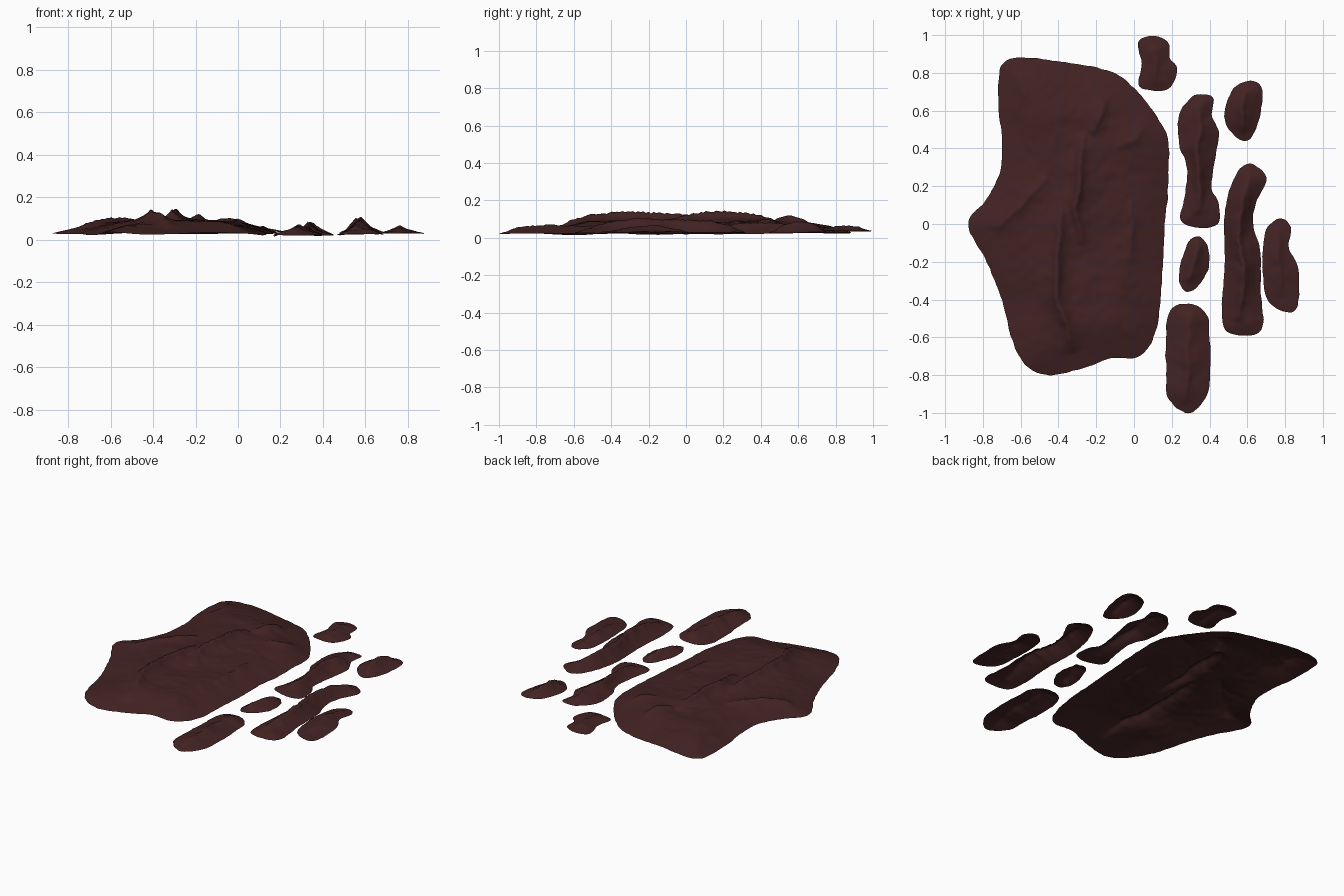
import bpy
import math
from mathutils import Vector, noise, kdtree
from mathutils.geometry import delaunay_2d_cdt, interpolate_bezier, intersect_point_line

cube = bpy.data.objects.get("Cube")
if cube:
    bpy.data.objects.remove(cube, do_unlink=True)

STEP = 0.014

rock = bpy.data.materials.new("dark red brown rock")
rock.use_nodes = True
ROCK_COLOUR = (0.056, 0.0165, 0.0170, 1)
rock.diffuse_color = ROCK_COLOUR
rock.node_tree.nodes["Principled BSDF"].inputs["Base Color"].default_value = ROCK_COLOUR
rock.node_tree.nodes["Principled BSDF"].inputs["Roughness"].default_value = 0.9


def points(pairs):
    """Turn outline pairs in hundredths of a unit into vectors."""
    return [Vector((x / 100, y / 100)) for x, y in pairs]


def smooth_coast(pairs):
    """Closed smooth curve through the points, with a slightly ragged edge."""
    knots = points(pairs)
    count = len(knots)
    coast = []
    for i in range(count):
        before, a, b, after = (knots[(i + k) % count] for k in (-1, 0, 1, 2))
        parts = max(3, round((b - a).length / STEP))
        coast += interpolate_bezier(a, a + (b - before) / 6, b - (after - a) / 6,
                                    b, parts + 1)[:-1]
    ragged = []
    for p in coast:
        spot = Vector((p.x, p.y, 0)) * 25
        ragged.append(Vector((p.x, p.y)) + noise.noise_vector(spot).xy * 0.005)
    return ragged


def ridge_height(p, ridge):
    """Height of one crest: sharp across, tapering towards both ends."""
    path, height, width = ridge
    total = len(path) - 1
    best, along = 9, 0
    for i in range(total):
        near, t = intersect_point_line(p, path[i], path[i + 1])
        t = min(max(t, 0), 1)
        gap = (p - path[i].lerp(path[i + 1], t)).length
        if gap < best:
            best, along = gap, (i + t) / total
    taper = math.sqrt(max(0, math.sin(math.pi * along)))
    return height * taper * math.exp(-best / width)


def island(name, outline, base, rise, slope, ridges):
    """Thin relief sheet inside an outline, raised by a dome and crests."""
    coast = smooth_coast(outline)
    count = len(coast)
    tree = kdtree.KDTree(count)
    for i, p in enumerate(coast):
        tree.insert((p.x, p.y, 0), i)
    tree.balance()
    crests = [(points(path), h, w) for path, h, w in ridges]

    # Inner grid points, staggered, kept off the coast
    low_x, high_x = min(p.x for p in coast), max(p.x for p in coast)
    low_y, high_y = min(p.y for p in coast), max(p.y for p in coast)
    grid = []
    for row in range(int((high_y - low_y) / STEP)):
        for column in range(int((high_x - low_x) / STEP) + 1):
            p = Vector((low_x + (column + row % 2 / 2) * STEP, low_y + row * STEP))
            if tree.find((p.x, p.y, 0))[2] > STEP * 0.6:
                grid.append(p)
    edges = [(i, (i + 1) % count) for i in range(count)]
    flat, _, faces, *_ = delaunay_2d_cdt(coast + grid, edges, [], 1, 1e-5)

    # Lift every point
    verts = []
    for p in flat:
        spot = Vector((p.x, p.y, 0))
        inland = min(1, tree.find(spot)[2] / slope)
        lift = math.sin(inland * math.pi / 2)
        wander = p + noise.noise_vector(spot * 14).xy * 0.012
        z = base + rise * lift + 0.012 * noise.noise(spot * 3.5)
        z += lift * (0.008 * noise.noise(spot * 8) + 0.004 * noise.noise(spot * 24))
        z += min(1, inland * 2) * max([ridge_height(wander, c) for c in crests])
        verts.append((p.x, p.y, max(0, z)))

    used = sorted({i for f in faces for i in f})
    index = {old: new for new, old in enumerate(used)}
    mesh = bpy.data.meshes.new(name)
    mesh.from_pydata([verts[i] for i in used], [], [[index[i] for i in f] for f in faces])
    mesh.materials.append(rock)
    mesh.shade_smooth()
    obj = bpy.data.objects.new(name, mesh)
    bpy.context.collection.objects.link(obj)


# Main landmass with its mountain ranges
island("main_land",
       [(-88, 0), (-79, 12), (-71, 28), (-70, 45), (-72, 65), (-70, 84), (-60, 88),
        (-40, 86), (-13, 81), (0, 72), (12, 57), (18, 44), (18, 20), (16, -5),
        (15, -25), (12, -55), (3, -70), (-12, -71), (-26, -76), (-45, -80),
        (-58, -74), (-65, -60), (-70, -40), (-78, -20)],
       0.028, 0.058, 0.3,
       [([(-39, 12), (-39, -5), (-41, -20), (-41, -38), (-36, -52), (-33, -68)], 0.055, 0.035),
        ([(-26, 48), (-28, 36), (-29, 22), (-31, 8), (-27, -11)], 0.06, 0.035),
        ([(-16, 66), (-18, 56), (-22, 47)], 0.035, 0.03),
        ([(-75, -3), (-62, 8), (-46, 25)], 0.03, 0.03),
        ([(-2, 14), (-1, -2), (-2, -20)], 0.022, 0.025),
        ([(-10, 41), (0, 45), (9, 54)], 0.02, 0.025),
        ([(-61, 80), (-59, 68), (-64, 57)], 0.018, 0.03)])

# Islands off the left side
island("back_islet",
       [(2, 96), (10, 100), (18, 96), (19, 88), (23, 81), (17, 71), (3, 73), (4, 85)],
       0.035, 0.01, 0.08, [([(10, 94), (12, 84), (11, 74)], 0.022, 0.03)])
island("inner_long_island",
       [(24, 58), (32, 68), (42, 67), (41, 58), (45, 48), (43, 35), (41, 20), (45, 10),
        (44, 0), (34, -2), (25, 2), (27, 15), (28, 30), (24, 42)],
       0.025, 0.02, 0.09,
       [([(32, 64), (35, 52), (33, 38), (35, 22), (34, 5)], 0.045, 0.03),
        ([(34, 52), (39, 54), (42, 50)], 0.02, 0.02)])
island("outer_back_islet",
       [(48, 60), (53, 72), (62, 76), (68, 71), (66, 55), (60, 44), (50, 50)],
       0.03, 0.02, 0.09, [([(59, 73), (57, 60), (58, 48)], 0.035, 0.03)])
island("inner_small_islet",
       [(24, -30), (25, -20), (30, -8), (37, -8), (40, -20), (35, -32), (28, -36)],
       0.022, 0.018, 0.08, [([(35, -9), (32, -20), (28, -31)], 0.03, 0.03)])
island("outer_long_island",
       [(47, -53), (48, -20), (48, 5), (52, 22), (60, 32), (70, 25), (65, 12), (63, 0),
        (67, -15), (67, -35), (68, -55), (58, -59)],
       0.025, 0.025, 0.09,
       [([(62, 26), (57, 10), (55, -5), (58, -22), (57, -38), (54, -52)], 0.06, 0.035)])
island("far_left_island",
       [(68, -20), (70, -3), (78, 3), (83, -2), (82, -12), (87, -25), (86, -45),
        (76, -45), (70, -38)],
       0.03, 0.01, 0.08, [([(77, -1), (76, -15), (78, -38)], 0.022, 0.025)])
island("front_island",
       [(17, -60), (19, -46), (28, -42), (38, -47), (40, -60), (40, -85), (35, -96),
        (27, -100), (18, -92), (17, -78)],
       0.022, 0.022, 0.1, [([(30, -47), (28, -65), (29, -80), (27, -95)], 0.028, 0.03)])
